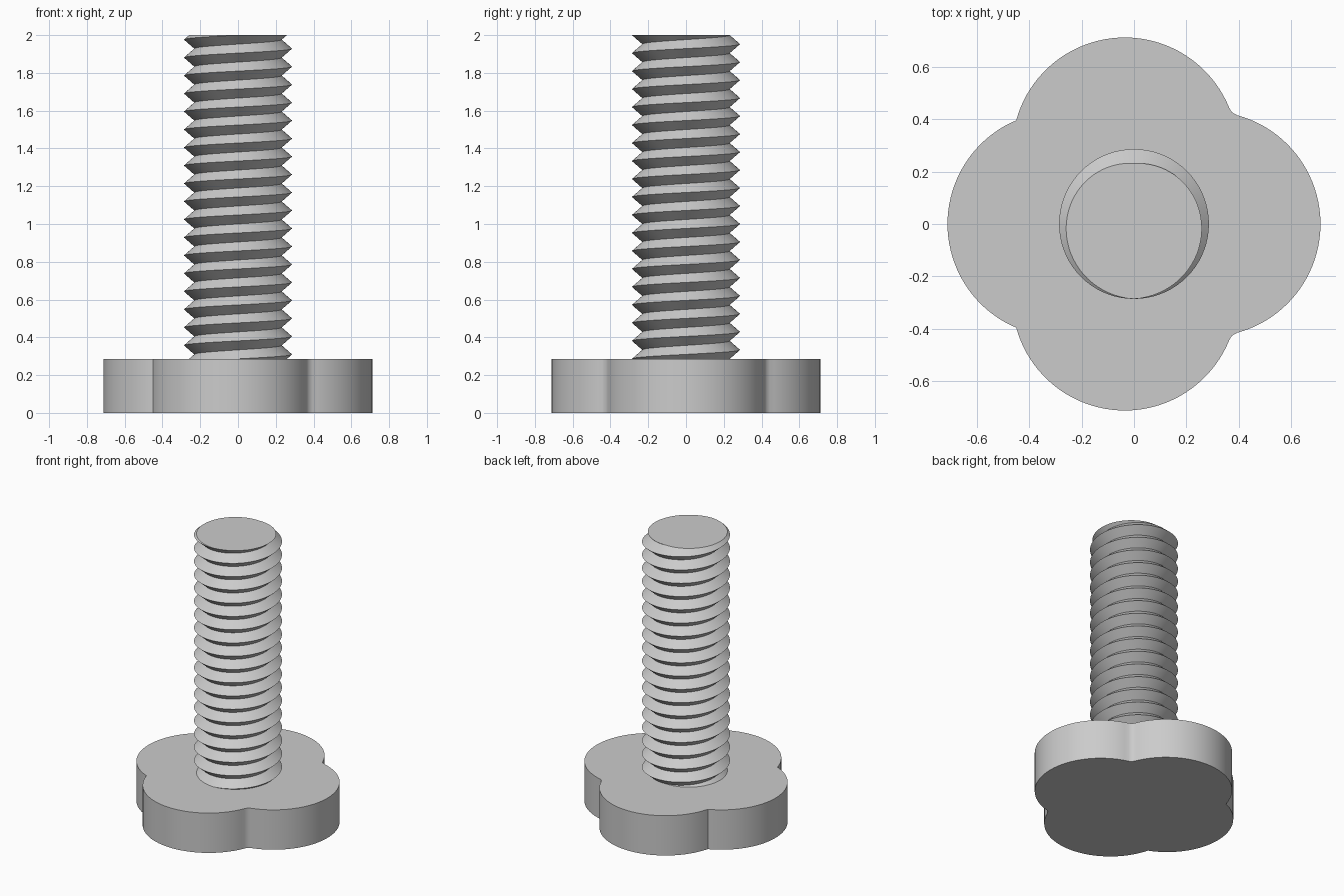
import bpy, bmesh, math
from math import pi, cos, sin, atan2

cube = bpy.data.objects.get("Cube")
if cube:
    bpy.data.objects.remove(cube, do_unlink=True)

HEAD_TOP, TOP = 0.286, 2.0
CREST, ROOT = 0.286, 0.231
TURNS, SIDES = 18, 72
PITCH = (TOP - HEAD_TOP) / TURNS

steel = bpy.data.materials.new("plain_grey")
steel.use_nodes = True
grey = (0.6, 0.6, 0.6, 1)
steel.diffuse_color = grey
steel.node_tree.nodes["Principled BSDF"].inputs["Base Color"].default_value = grey


def finish(bm, name):
    bmesh.ops.recalc_face_normals(bm, faces=bm.faces)
    mesh = bpy.data.meshes.new(name)
    bm.to_mesh(mesh)
    bm.free()
    mesh.materials.append(steel)
    obj = bpy.data.objects.new(name, mesh)
    bpy.context.collection.objects.link(obj)
    bpy.ops.object.select_all(action='DESELECT')
    obj.select_set(True)
    bpy.context.view_layer.objects.active = obj
    bpy.ops.object.shade_smooth_by_angle(angle=math.radians(30))
    return obj


def arc(centre, start, end, steps=40, radius=0.43):
    """Counter-clockwise arc about centre, between the directions of two points."""
    cx, cy = centre
    a = atan2(start[1] - cy, start[0] - cx)
    b = atan2(end[1] - cy, end[0] - cx)
    if b < a:
        b += 2 * pi
    return [(cx + radius * cos(a + (b - a) * i / steps),
             cy + radius * sin(a + (b - a) * i / steps)) for i in range(steps + 1)]


# Four-lobed head: two softened notches on +x, two sharp ones on -x
right_notch, back_notch, blend = (0.393, 0.414), (0.36, 0.442), (0.374, 0.4265)
left_notch = (-0.449, 0.395)


def flip(p):
    return (p[0], -p[1])


outline = arc((0.282, 0), flip(right_notch), right_notch)
outline.append(blend)
outline += arc((-0.035, 0.282), back_notch, left_notch)
outline += arc((-0.282, 0), left_notch, flip(left_notch))[1:-1]
outline += arc((-0.035, -0.282), flip(left_notch), flip(back_notch))
outline.append(flip(blend))

bm = bmesh.new()
base = bm.faces.new([bm.verts.new((x, y, 0)) for x, y in outline])
ext = bmesh.ops.extrude_face_region(bm, geom=[base], use_keep_orig=True)
raised = [g for g in ext["geom"] if isinstance(g, bmesh.types.BMVert)]
bmesh.ops.translate(bm, verts=raised, vec=(0, 0, HEAD_TOP))
finish(bm, "lobed_head")

# Threaded shank: a sharp helical ridge, trimmed flat at both ends
bm = bmesh.new()
crest, root = [], []
start_z = TOP - PITCH * (TURNS + 2)
for i in range(SIDES * (TURNS + 4) + 1):
    a = 2 * pi * i / SIDES - pi / 2
    z = start_z + PITCH * i / SIDES
    crest.append(bm.verts.new((CREST * cos(a), CREST * sin(a), z)))
    root.append(bm.verts.new((ROOT * cos(a), ROOT * sin(a), z + PITCH / 2)))
for i in range(len(crest) - 1):
    bm.faces.new((crest[i], crest[i + 1], root[i + 1], root[i]))
    j = i + SIDES
    if j + 1 < len(crest):
        bm.faces.new((root[i], root[i + 1], crest[j + 1], crest[j]))
for z, direction in ((TOP, 1), (HEAD_TOP - 0.02, -1)):
    cut = bmesh.ops.bisect_plane(
        bm, geom=bm.verts[:] + bm.edges[:] + bm.faces[:], dist=1e-5,
        plane_co=(0, 0, z), plane_no=(0, 0, direction), clear_outer=True)
    rim = [g for g in cut["geom_cut"] if isinstance(g, bmesh.types.BMEdge)]
    bmesh.ops.contextual_create(bm, geom=rim)
finish(bm, "threaded_shank")
